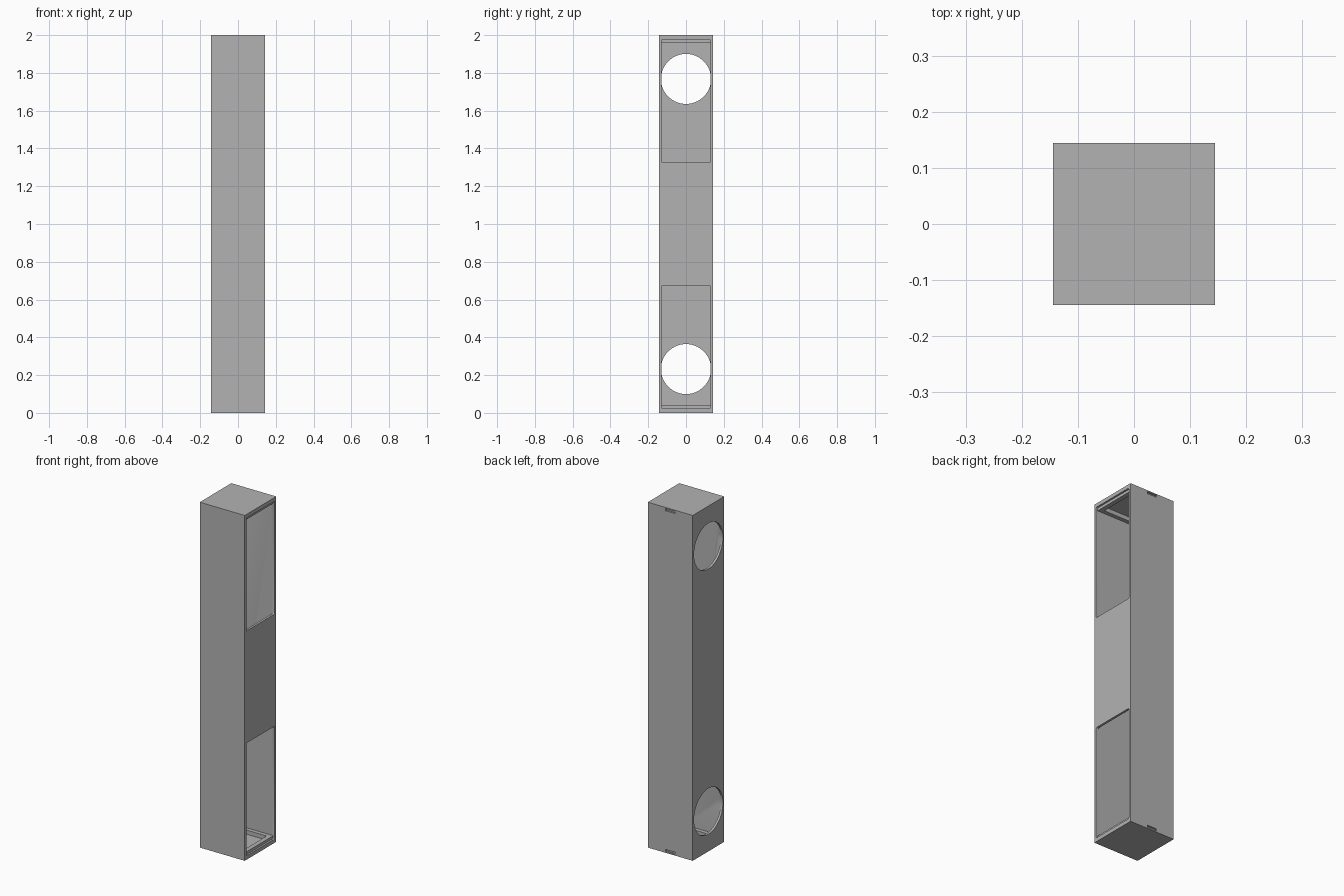
import bpy
import math

default = bpy.data.objects.get("Cube")
if default:
    bpy.data.objects.remove(default, do_unlink=True)

grey = bpy.data.materials.new("plain_grey")
grey.use_nodes = True
colour = (0.45, 0.45, 0.45, 1)
grey.diffuse_color = colour
grey.node_tree.nodes["Principled BSDF"].inputs["Base Color"].default_value = colour

HALF = 0.144      # outer half width
INNER = 0.131     # inner half width
END = 0.014       # end wall thickness


def box(name, low, high):
    """Box between two opposite corners."""
    centre = [(a + b) / 2 for a, b in zip(low, high)]
    bpy.ops.mesh.primitive_cube_add(size=1, location=centre)
    ob = bpy.context.object
    ob.name = name
    ob.scale = [b - a for a, b in zip(low, high)]
    bpy.ops.object.transform_apply(location=True, rotation=False, scale=True)
    ob.data.materials.append(grey)
    return ob


def apply(ob, mod):
    bpy.context.view_layer.objects.active = ob
    bpy.ops.object.modifier_apply(modifier=mod.name)


def cut(ob, cutter):
    """Subtract the cutter and discard it."""
    mod = ob.modifiers.new("cut", "BOOLEAN")
    mod.operation = "DIFFERENCE"
    mod.solver = "EXACT"
    mod.object = cutter
    apply(ob, mod)
    bpy.data.objects.remove(cutter, do_unlink=True)


def span(a, b, top):
    """Height range, mirrored about mid-height for the top end."""
    return (2 - b, 2 - a) if top else (a, b)


# Hollow square column
column = box("column_shell", (-HALF, -HALF, 0), (HALF, HALF, 2))
cut(column, box("hollow", (-INNER, -INNER, END), (INNER, INNER, 2 - END)))

for top in (False, True):
    end = "top" if top else "bottom"

    # Rectangular window with softened corners on the left side
    z0, z1 = span(0.022, 0.675, top)
    window = box("window", (0.1, -0.13, z0), (0.2, 0.13, z1))
    bevel = window.modifiers.new("corners", "BEVEL")
    bevel.width = 0.007
    bevel.segments = 4
    apply(window, bevel)
    cut(column, window)

    # Round port on the right side
    z = sum(span(0.232, 0.232, top)) / 2
    bpy.ops.mesh.primitive_cylinder_add(
        vertices=64, radius=0.1325, depth=0.1, location=(-0.165, 0, z),
        rotation=(0, math.pi / 2, 0))
    port = bpy.context.object
    port.data.materials.append(grey)
    cut(column, port)

    # Small latch slot in the back wall
    z0, z1 = span(0.007, 0.019, top)
    cut(column, box("slot", (-0.03, 0.134, z0), (0.03, 0.16, z1)))

    # Raised ledge around the inside of the end wall
    z0, z1 = span(0.01, 0.038, top)
    ledge = box(end + "_inner_ledge", (-0.134, -0.134, z0), (0.134, 0.134, z1))
    cut(ledge, box("opening", (-0.108, -0.108, z0 - 0.1), (0.108, 0.108, z1 + 0.1)))

# Smooth the round port walls, keep box edges sharp
bpy.ops.object.select_all(action="DESELECT")
column.select_set(True)
bpy.context.view_layer.objects.active = column
bpy.ops.object.shade_smooth_by_angle(angle=math.radians(30))
